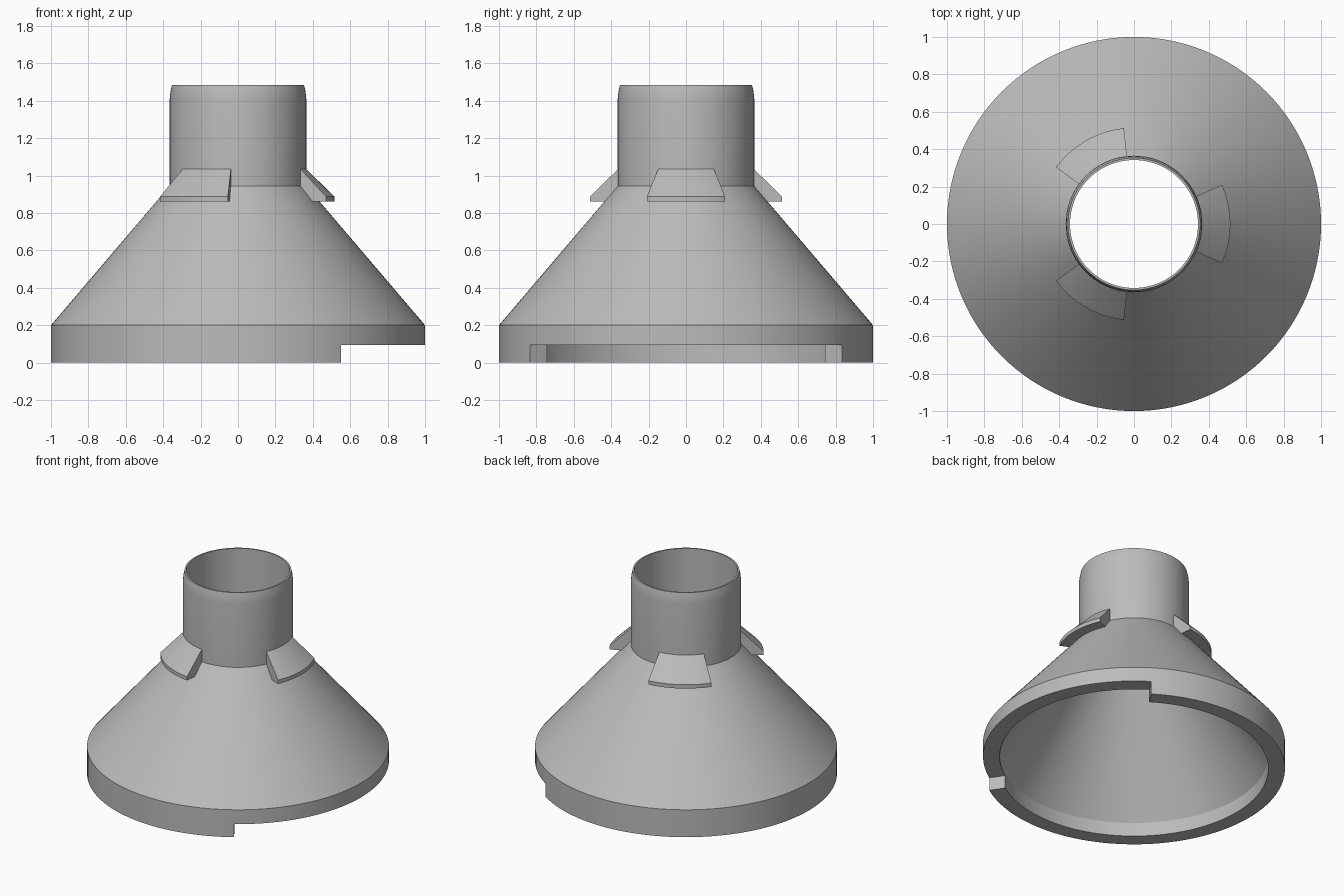
import bpy, bmesh
from math import radians, cos, sin

cube = bpy.data.objects.get("Cube")
if cube:
    bpy.data.objects.remove(cube, do_unlink=True)

grey = bpy.data.materials.new("plain grey")
grey.use_nodes = True
colour = (0.5, 0.5, 0.5, 1)
grey.diffuse_color = colour
grey.node_tree.nodes["Principled BSDF"].inputs["Base Color"].default_value = colour


def revolve(name, profile, start=0, end=360, steps=128):
    """Turn a closed (radius, height) profile about z; cap partial turns."""
    full = end - start == 360
    bm = bmesh.new()
    rings = []
    for i in range(steps if full else steps + 1):
        a = radians(start + (end - start) * i / steps)
        rings.append([bm.verts.new((r * cos(a), r * sin(a), z)) for r, z in profile])
    n = len(profile)
    for i in range(steps):
        a, b = rings[i], rings[(i + 1) % len(rings)]
        for j in range(n):
            k = (j + 1) % n
            bm.faces.new((a[j], b[j], b[k], a[k]))
    if not full:
        bm.faces.new(rings[0])
        bm.faces.new(rings[-1][::-1])
    bmesh.ops.recalc_face_normals(bm, faces=bm.faces)
    mesh = bpy.data.meshes.new(name)
    bm.to_mesh(mesh)
    bm.free()
    mesh.materials.append(grey)
    obj = bpy.data.objects.new(name, mesh)
    bpy.context.collection.objects.link(obj)
    return obj


def select_only(obj):
    bpy.ops.object.select_all(action="DESELECT")
    obj.select_set(True)
    bpy.context.view_layer.objects.active = obj


# Hollow skirt, cone and neck in one turned shell
funnel = revolve("funnel_body", [
    (0.89, 0), (1, 0), (1, 0.2), (0.365, 0.945),
    (0.365, 1.41), (0.361, 1.45), (0.353, 1.485),
    (0.342, 1.485), (0.342, 0.9), (0.89, 0.1)])

# Shallow notch in the skirt rim
cutter = revolve("notch_cutter", [
    (0.8, -0.1), (1.1, -0.1), (1.1, 0.095), (0.8, 0.095)], -56.5, 56.5, 48)
cutter.hide_render = True
notch = funnel.modifiers.new("notch", "BOOLEAN")
notch.operation = "DIFFERENCE"
notch.solver = "EXACT"
notch.object = cutter
select_only(funnel)
bpy.ops.object.modifier_apply(modifier="notch")
bpy.data.objects.remove(cutter, do_unlink=True)

# Three sloped locking tabs around the foot of the neck
parts = [funnel]
for i, side in enumerate(("left", "back", "front")):
    mid = i * 120
    parts.append(revolve(side + "_tab", [
        (0.355, 0.86), (0.515, 0.86), (0.515, 0.888), (0.365, 1.035),
        (0.355, 1.035)], mid - 24, mid + 24, 16))

for part in parts:
    select_only(part)
    bpy.ops.object.shade_smooth_by_angle(angle=radians(30))
